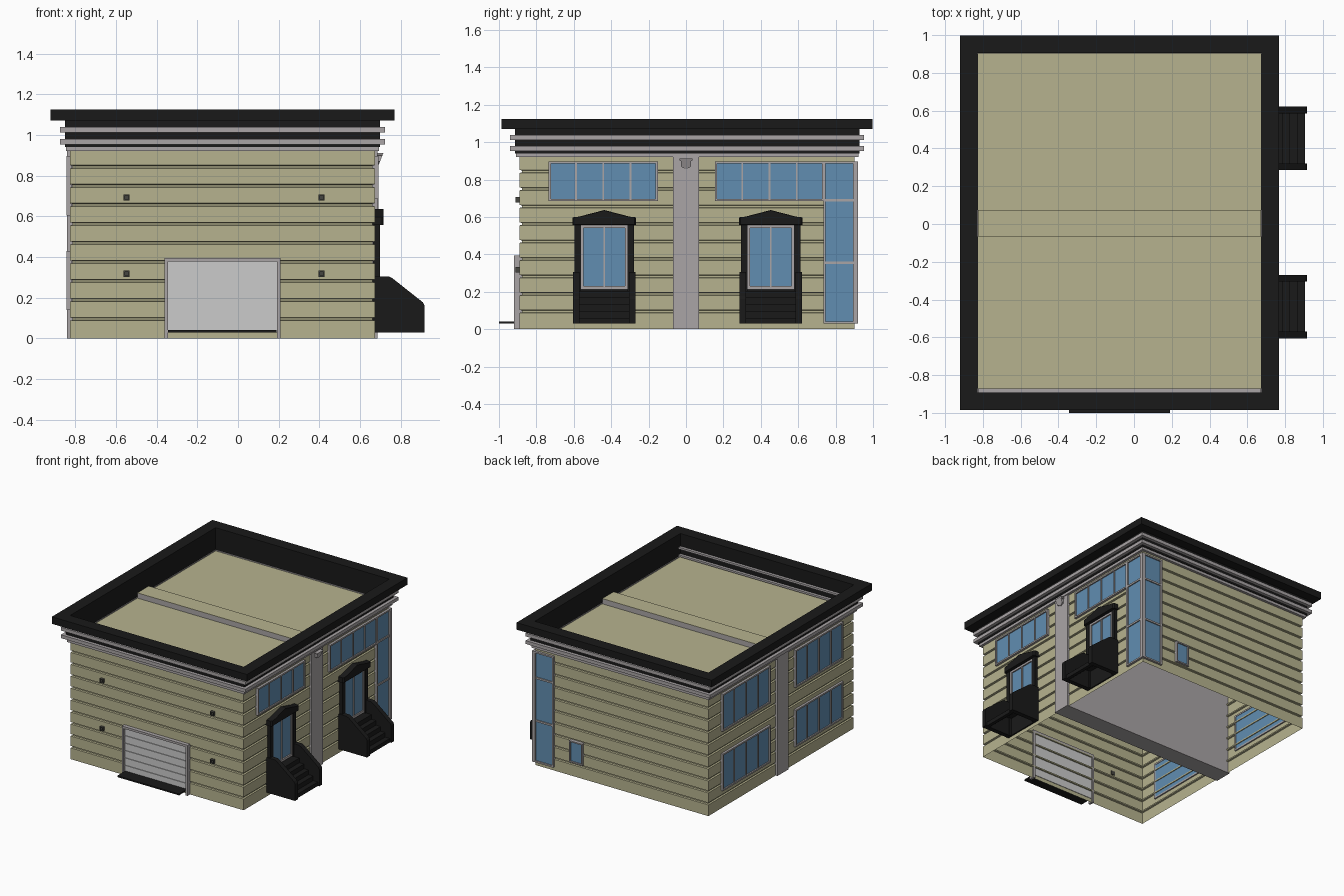
import bpy, bmesh

if "Cube" in bpy.data.objects:
    bpy.data.objects.remove(bpy.data.objects["Cube"])

X0, X1, Y0, Y1 = -0.825, 0.672, -0.89, 0.902   # outer wall faces


def mat(name, rgb):
    m = bpy.data.materials.new(name)
    m.diffuse_color = (*rgb, 1)
    m.use_nodes = True
    m.node_tree.nodes["Principled BSDF"].inputs["Base Color"].default_value = m.diffuse_color
    return m


BEIGE = mat("siding_beige", (0.47, 0.45, 0.275))
BLACK = mat("trim_black", (0.01, 0.01, 0.01))
GREY = mat("trim_grey", (0.40, 0.375, 0.38))
LIGHT = mat("door_grey", (0.53, 0.53, 0.53))
GLASS = mat("glass_blue", (0.12, 0.27, 0.44))
DARK = mat("lamp_dark", (0.06, 0.06, 0.05))


def finish(name, bm, m, recalc=True):
    if recalc:
        bmesh.ops.recalc_face_normals(bm, faces=bm.faces)
    me = bpy.data.meshes.new(name)
    bm.to_mesh(me)
    bm.free()
    me.materials.append(m)
    ob = bpy.data.objects.new(name, me)
    bpy.context.collection.objects.link(ob)
    return ob


def loft(bm, rings, closed=False):
    vs = [[bm.verts.new(p) for p in r] for r in rings]
    n = len(vs[0])
    for k in range(len(vs) if closed else len(vs) - 1):
        a, b = vs[k], vs[(k + 1) % len(vs)]
        for i in range(n):
            j = (i + 1) % n
            bm.faces.new((a[i], a[j], b[j], b[i]))
    return vs


def rect_sweep(name, profile, m, closed=True):
    """Sweep an (offset, z) profile around the wall rectangle with mitred corners."""
    bm = bmesh.new()
    loft(bm, [[(X0 - o, Y0 - o, z), (X1 + o, Y0 - o, z), (X1 + o, Y1 + o, z), (X0 - o, Y1 + o, z)]
              for o, z in profile], closed)
    return finish(name, bm, m, closed)


def prism(name, rings_pts, m):
    """Solid between matching end outlines."""
    bm = bmesh.new()
    vs = loft(bm, rings_pts)
    bm.faces.new(vs[0][::-1])
    bm.faces.new(vs[-1])
    return finish(name, bm, m)


def place(side, u, d, z):
    """u runs along the wall, d is distance out from it."""
    return {"right": (X1 + d, u, z), "left": (X0 - d, u, z),
            "front": (u, Y0 - d, z), "back": (u, Y1 + d, z)}[side]


def wall_boxes(name, side, items, m):
    bm = bmesh.new()
    for u0, u1, d0, d1, z0, z1 in items:
        vs = loft(bm, [[place(side, u, d, z) for u, d in ((u0, d0), (u1, d0), (u1, d1), (u0, d1))]
                       for z in (z0, z1)])
        bm.faces.new(vs[0][::-1])
        bm.faces.new(vs[1])
    return finish(name, bm, m)


def frame_items(u0, u1, z0, z1, w, d0, d1, bottom=True):
    items = [(u0, u0 + w, d0, d1, z0, z1), (u1 - w, u1, d0, d1, z0, z1),
             (u0 + w, u1 - w, d0, d1, z1 - w, z1)]
    if bottom:
        items.append((u0 + w, u1 - w, d0, d1, z0, z0 + w))
    return items


def window(name, side, u0, u1, z0, z1, panes=1, transoms=(), w=0.012, d=0.018):
    bars = frame_items(u0, u1, z0, z1, w, d - 0.028, d)
    for k in range(1, panes):
        u = u0 + (u1 - u0) * k / panes
        bars.append((u - 0.005, u + 0.005, d - 0.015, d - 0.003, z0 + w, z1 - w))
    for z in transoms:
        bars.append((u0 + w, u1 - w, d - 0.02, d - 0.002, z - 0.007, z + 0.007))
    wall_boxes(name + "_frame", side, bars, GREY)
    wall_boxes(name + "_glass", side, [(u0 + w, u1 - w, d - 0.025, d - 0.01, z0 + w, z1 - w)], GLASS)


# Grooved siding shell, open underneath
prof = [(0, 0)]
for k in range(1, 10):
    z = 0.0935 * k
    prof += [(0, z - 0.006), (-0.012, z - 0.003), (-0.012, z + 0.007), (0, z + 0.010)]
prof.append((0, 0.945))
rect_sweep("siding_walls", prof, BEIGE, closed=False)

# Cornice and parapet
rect_sweep("frieze", [(0, 0.92), (0.02, 0.92), (0.02, 0.953), (0, 0.953)], GREY)
for i, z in enumerate((0.953, 1.012)):
    rect_sweep(f"cornice_ledge_{i}", [(0.008, z), (0.05, z), (0.05, z + 0.026), (0.008, z + 0.026)], GREY)
    wall_boxes(f"inner_ledge_{i}", "front", [(X0, X1, -0.02, 0.002, z, z + 0.015)], GREY)
rect_sweep("parapet", [(0.003, 0.94), (0.025, 0.94), (0.025, 1.07), (0.096, 1.07),
                       (0.096, 1.125), (0.003, 1.125)], BLACK)

# Roof, and the slab that makes both pilasters and the roof ridge
wall_boxes("roof", "front", [(X0 - 0.005, X1 + 0.005, Y0 - Y1 - 0.005, 0.005, 0.937, 0.945)], BEIGE)
wall_boxes("pilaster_slab", "right", [(-0.07, 0.07, X0 - X1 - 0.015, 0.014, 0, 0.94)], GREY)
wall_boxes("roof_ridge", "right", [(-0.065, 0.075, X0 - X1, 0, 0.94, 0.983)], GREY)
wall_boxes("roof_ridge_cap", "right", [(-0.065, 0.075, X0 - X1, 0, 0.983, 0.986)], BEIGE)

# Rain collector head on the right pilaster
head = [(-0.036, 0.912), (-0.036, 0.902), (-0.028, 0.898), (-0.028, 0.87), (0, 0.855),
        (0.028, 0.87), (0.028, 0.898), (0.036, 0.902), (0.036, 0.912)]
prism("rain_head", [[(0.68, y, z) for y, z in head],
                    [(0.692 + max(0, z - 0.855) * 0.4, y, z) for y, z in head]], GREY)

# Windows on the right, left and back
window("right_front_window", "right", -0.735, -0.15, 0.685, 0.897, 4)
window("right_back_window", "right", 0.155, 0.738, 0.685, 0.897, 4)
window("corner_window_right", "right", 0.735, Y1 + 0.018, 0.03, 0.897, 1, (0.355, 0.69))
window("corner_window_back", "back", 0.505, X1 + 0.018, 0.03, 0.897, 1, (0.355, 0.69))
window("back_small_window", "back", 0.255, 0.37, 0.11, 0.28, w=0.01)
for row, (z0, z1) in enumerate(((0.14, 0.43), (0.605, 0.897))):
    for s, (u0, u1) in {"front": (-0.745, -0.155), "back": (0.155, 0.745)}.items():
        window(f"left_{s}_window_{row}", "left", u0, u1, z0, z1, 4)

# Entrances with casing, pediment and steps
rail = [(0.66, 0.03), (0.917, 0.03), (0.917, 0.162), (0.908, 0.178), (0.76, 0.295),
        (0.742, 0.305), (0.66, 0.305)]
steps = [(0.66, 0.17), (0.66, 0.205), (0.745, 0.205)]
for k in range(4):
    z = 0.205 - 0.036 * (k + 1)
    steps += [(0.745 + 0.04 * k, z), (0.745 + 0.04 * (k + 1), z)]
steps += [(0.905, 0.03), (0.88, 0.03), (0.72, 0.17)]
roof_pts = [(-0.17, 0.557), (0.17, 0.557), (0.17, 0.598), (0.135, 0.602), (0, 0.637),
            (-0.135, 0.602), (-0.17, 0.598)]
for name, c in (("front_entry", -0.437), ("back_entry", 0.453)):
    wall_boxes(name + "_casing", "right",
               [(c - 0.158, c - 0.125, -0.005, 0.025, 0.03, 0.56),
                (c + 0.125, c + 0.158, -0.005, 0.025, 0.03, 0.56),
                (c - 0.125, c + 0.125, -0.005, 0.01, 0.03, 0.22)], BLACK)
    window(name + "_door", "right", c - 0.129, c + 0.129, 0.212, 0.56, 2, w=0.018, d=0.02)
    prism(name + "_pediment", [[(x, c + y * s, 0.597 + (z - 0.597) * s) for y, z in roof_pts]
                               for x, s in ((0.66, 1), (0.707, 1), (0.716, 0.95))], BLACK)
    for side in (-1, 1):
        prism(f"{name}_stair_side_{side}",
              [[(x, c + side * o, z) for x, z in rail] for o in (0.132, 0.168)], BLACK)
    prism(name + "_steps", [[(x, c + o, z) for x, z in steps] for o in (-0.134, 0.134)], BLACK)

# Roll-up door, its frame and the loading apron
wall_boxes("garage_frame", "front", frame_items(-0.362, 0.208, 0, 0.395, 0.017, -0.012, 0.03, False), GREY)
wall_boxes("garage_door", "front",
           [(-0.347, 0.193, -0.004, 0.012, 0.03 + 0.058 * k, 0.03 + 0.058 * k + 0.054) for k in range(6)]
           + [(-0.347, 0.193, -0.004, 0.007, 0.03, 0.38)], LIGHT)
wall_boxes("loading_apron", "front", [(-0.345, 0.19, 0, 0.11, 0.03, 0.041)], BLACK)

# Wall lamps on the front
for i, (u, z) in enumerate([(u, z) for u in (-0.547, 0.411) for z in (0.318, 0.693)]):
    wall_boxes(f"wall_lamp_{i}", "front", frame_items(u - 0.015, u + 0.015, z - 0.015, z + 0.015, 0.006, -0.005, 0.022)
               + [(u - 0.009, u + 0.009, -0.005, 0.014, z - 0.009, z + 0.009)], DARK)
